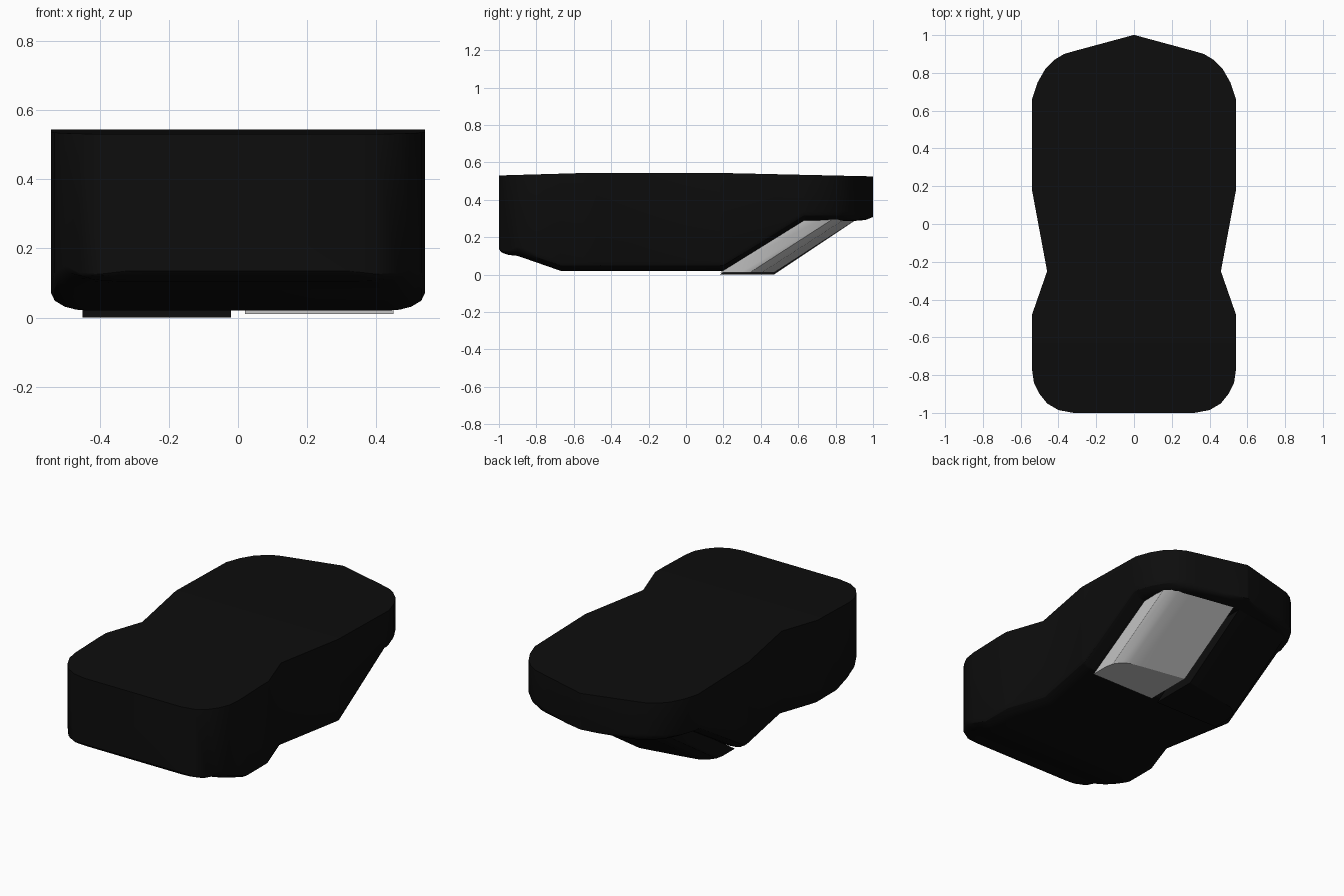
import bpy, bmesh, math

if "Cube" in bpy.data.objects:
    bpy.data.objects.remove(bpy.data.objects["Cube"])


def material(name, value):
    m = bpy.data.materials.new(name)
    m.diffuse_color = (*value, 1)
    m.use_nodes = True
    m.node_tree.nodes["Principled BSDF"].inputs["Base Color"].default_value = m.diffuse_color
    return m


BLACK = material("matte black", (0.004, 0.004, 0.004))
GREY = material("light grey", (0.55, 0.55, 0.55))


def lerp(table, y):
    for (a, va), (b, vb) in zip(table, table[1:]):
        if y <= b:
            return va + (vb - va) * (y - a) / (b - a)
    return table[-1][1]


def finish(name, bm, mat, angle):
    bmesh.ops.recalc_face_normals(bm, faces=bm.faces)
    me = bpy.data.meshes.new(name)
    bm.to_mesh(me)
    bm.free()
    ob = bpy.data.objects.new(name, me)
    me.materials.append(mat)
    bpy.context.collection.objects.link(ob)
    bpy.ops.object.select_all(action='DESELECT')
    ob.select_set(True)
    bpy.context.view_layer.objects.active = ob
    bpy.ops.object.shade_smooth_by_angle(angle=math.radians(angle))
    return ob


# Body profiles along y: half width, top height, underside height
WIDTH = [(-1, .32), (-.985, .40), (-.95, .46), (-.90, .50), (-.84, .53), (-.77, .54),
         (-.48, .54), (-.25, .46), (.18, .54), (.66, .54), (.75, .51), (.82, .47),
         (.87, .42), (.90, .37), (.92, .30), (1, .004)]
TOP = [(-1, .53), (-.55, .543), (.2, .543), (1, .525)]
UNDER = [(-1, .135), (-.985, .118), (-.95, .105), (-.90, .10), (-.67, .02), (.20, .02),
         (.63, .287), (.90, .287), (.96, .292), (1, .308)]


def section(y):
    w, t, b = lerp(WIDTH, y), lerp(TOP, y), lerp(UNDER, y)
    rise = .05 * min(1, (1 - abs(y)) / .1)
    half = [(w, t), (w, b + rise)]
    for a in (25, 50, 70, 90):
        a = math.radians(a)
        half.append((w - min(.11, w * .9) * (1 - math.cos(a)), b + rise * (1 - math.sin(a))))
    return half + [(-x, z) for x, z in reversed(half)]


# Body: cross-sections bridged from front to back
bm = bmesh.new()
ys = sorted({y for table in (WIDTH, TOP, UNDER) for y, _ in table})
rings = [[bm.verts.new((x, y, z)) for x, z in section(y)] for y in ys]
for r, s in zip(rings, rings[1:]):
    for i in range(len(r)):
        j = (i + 1) % len(r)
        bm.faces.new((r[i], r[j], s[j], s[i]))
bm.faces.new(rings[0])
bm.faces.new(rings[-1])
finish("body", bm, BLACK, 30)

# Slanted blocks under the rear slope, one on each side
PLAN = [(.02, .18), (.45, .18), (.45, .29), (.44, .34), (.41, .38), (.37, .405),
        (.30, .42), (.02, .47)]


def slanted_block(name, side, z0, mat):
    b = bmesh.new()
    low = [b.verts.new((side * x, y, z0)) for x, y in PLAN]
    high = [b.verts.new((side * x, y + .465, .31)) for x, y in PLAN]
    b.faces.new(low)
    b.faces.new(high)
    for i in range(len(low)):
        j = (i + 1) % len(low)
        b.faces.new((low[i], low[j], high[j], high[i]))
    finish(name, b, mat, 30)


slanted_block("right_slanted_block", 1, .01, GREY)
slanted_block("left_slanted_block", -1, 0, BLACK)
